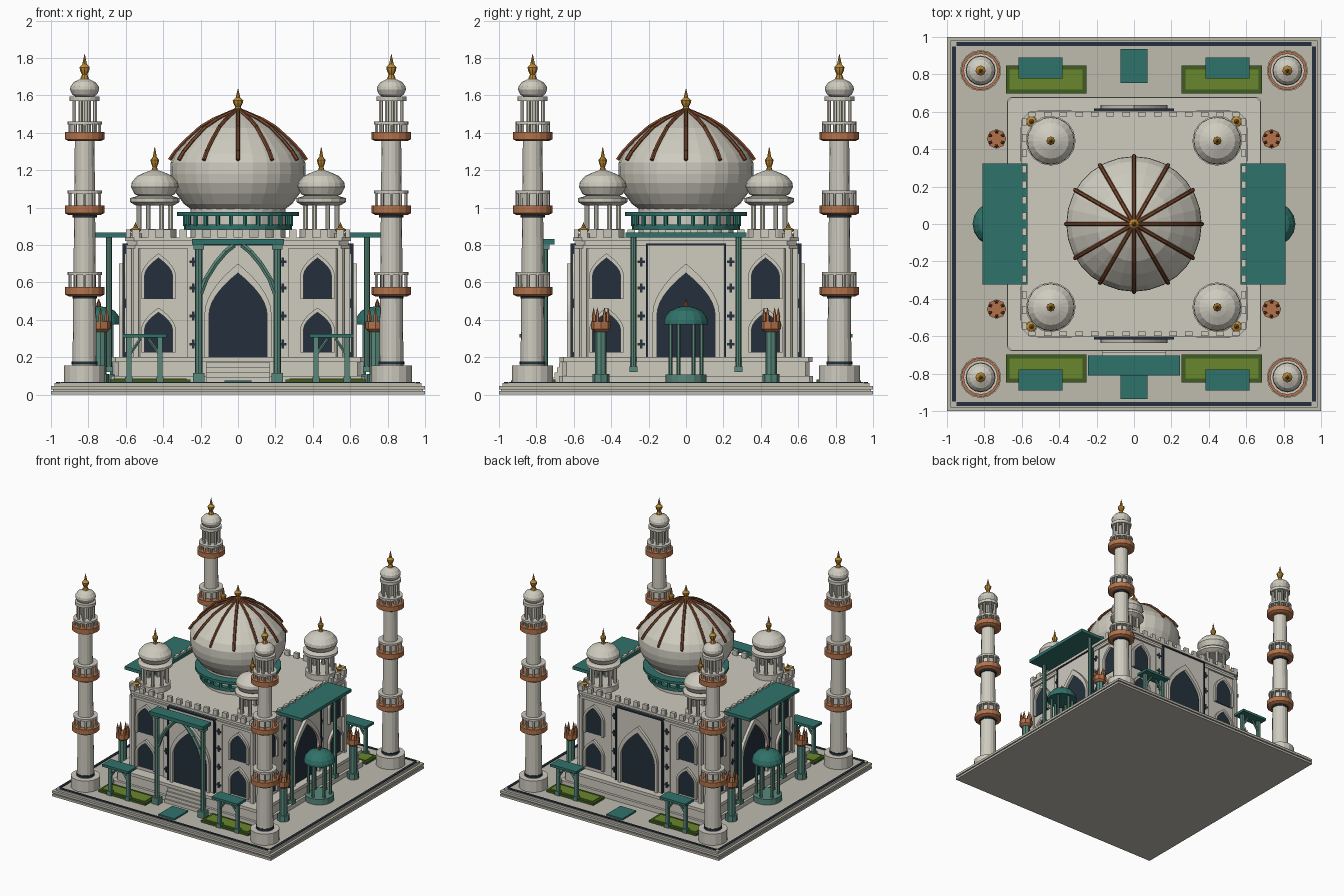
import bpy, bmesh
from math import sin, cos, pi
from mathutils import Matrix, Vector

if "Cube" in bpy.data.objects:
    bpy.data.objects.remove(bpy.data.objects["Cube"])

COLOURS = {
    "ivory": (.62, .6, .52), "stone": (.52, .5, .43), "navy": (.018, .03, .045),
    "teal": (.03, .17, .145), "sea_green": (.1, .25, .2), "copper": (.45, .17, .07),
    "brown": (.2, .065, .025), "gold": (.52, .26, .035), "lawn": (.14, .24, .025),
    "hedge": (.05, .11, .015)}
MATS = {}
for key, rgb in COLOURS.items():
    m = MATS[key] = bpy.data.materials.new(key)
    m.use_nodes = True
    m.diffuse_color = (*rgb, 1)
    m.node_tree.nodes["Principled BSDF"].inputs["Base Color"].default_value = (*rgb, 1)

parts = {}
I = Matrix.Identity(4)


def T(x, y, z=0):
    return Matrix.Translation((x, y, z))


def R(a):
    return Matrix.Rotation(a, 4, 'Z')


def part(name, mat):
    return parts.setdefault(name, (bmesh.new(), mat))[0]


def box(name, mat, lo, hi, M=I):
    c, s = (Vector(lo) + Vector(hi)) / 2, Vector(hi) - Vector(lo)
    bmesh.ops.create_cube(part(name, mat), size=1,
                          matrix=M @ Matrix.Translation(c) @ Matrix.Diagonal((*s, 1)))


def lathe(name, mat, profile, n=16, M=I):
    """Turn (radius, height) points around z, capping both ends."""
    bm = part(name, mat)
    rings = [[bm.verts.new(M @ Vector((r * cos(2 * pi * i / n), r * sin(2 * pi * i / n), z)))
              for i in range(n)] for r, z in profile]
    for a, b in zip(rings, rings[1:]):
        for i in range(n):
            j = (i + 1) % n
            bm.faces.new((a[i], a[j], b[j], b[i]))
    bm.faces.new(rings[0][::-1])
    bm.faces.new(rings[-1])


def cyl(name, mat, r, z0, z1, n=16, M=I):
    lathe(name, mat, [(r, z0), (r, z1)], n, M)


def circle(count, r, M=I):
    return [M @ R(2 * pi * (i + .5) / count) @ T(r, 0) for i in range(count)]


def beam(name, mat, a, b, r, n=6, M=I):
    a, b = Vector(a), Vector(b)
    rot = (b - a).to_track_quat('Z', 'Y').to_matrix().to_4x4()
    cyl(name, mat, r, 0, (b - a).length, n, M @ Matrix.Translation(a) @ rot)


def arch(w, z0, spring, apex, steps=7):
    right = [(w * (1 - (i / steps) ** 1.8), spring + (apex - spring) * i / steps)
             for i in range(steps)]
    right = [(w, z0)] + right
    return right + [(0, apex)] + [(-x, z) for x, z in right[::-1]]


def plate(name, mat, pts, d0, d1, M=I):
    """Extrude an outline in the wall plane from depth d0 out to d1."""
    bm = part(name, mat)
    back, front = [[bm.verts.new(M @ Vector((x, -d, z))) for x, z in pts] for d in (d0, d1)]
    bm.faces.new(back[::-1])
    bm.faces.new(front)
    for i in range(len(pts)):
        j = (i + 1) % len(pts)
        bm.faces.new((back[i], back[j], front[j], front[i]))


def arch_frame(name, mat, inner, outer, d0, d1, M=I):
    """Raised band between two arch outlines, open at the foot."""
    for i in range(len(inner) - 1):
        plate(name, mat, [inner[i], outer[i], outer[i + 1], inner[i + 1]], d0, d1, M)


def finial(name, r, z0, z1, M=I):
    h = z1 - z0
    lathe(name, "gold", [(r, z0), (r * .6, z0 + h * .2), (r, z0 + h * .35), (r * 1.15, z0 + h * .48),
                         (r * .5, z0 + h * .6), (r * .35, z0 + h * .75), (.001, z1)], 8, M)


def onion(name, r, z0, h, n, M):
    shape = [(.6, 0), (.85, .12), (1, .38), (.97, .55), (.75, .78), (.4, .92), (.12, 1)]
    lathe(name, "ivory", [(r * a, z0 + h * b) for a, b in shape], n, M)


def octagon(name, mat, half, cut, z0, z1):
    bm, k = part(name, mat), half - cut
    pts = [(k, -half), (half, -k), (half, k), (k, half), (-k, half), (-half, k), (-half, -k), (-k, -half)]
    lo, hi = [[bm.verts.new((x, y, z)) for x, y in pts] for z in (z0, z1)]
    bm.faces.new(lo[::-1])
    bm.faces.new(hi)
    for i in range(8):
        j = (i + 1) % 8
        bm.faces.new((lo[i], lo[j], hi[j], hi[i]))


# Plinth, terrace and main hall
for half, z0, z1 in ((1, 0, .018), (.99, .018, .026), (1, .026, .045), (.98, .045, .062)):
    box("plinth", "stone", (-half, -half, z0), (half, half, z1))
for half, z0, z1 in ((.68, .06, .1), (.66, .1, .175), (.675, .175, .2)):
    octagon("terrace", "ivory", half, .02, z0, z1)
octagon("hall", "ivory", .585, .06, .2, .78)
octagon("cornice", "ivory", .6, .05, .78, .8)
octagon("cornice", "ivory", .59, .05, .8, .82)
octagon("cornice", "ivory", .605, .05, .82, .84)

# Four matching facades
for k in range(4):
    M = R(k * pi / 2)
    box("plinth_border", "navy", (-.95, -.972, .06), (.95, -.952, .067), M)
    box("portal_surround", "ivory", (-.27, -.594, .2), (.27, -.58, .79), M)
    box("portal_panel", "ivory", (-.205, -.612, .2), (.205, -.58, .8), M)
    for s in (-1, 1):
        box("portal_border", "navy", (s * .209 - .006, -.618, .2), (s * .209 + .006, -.59, .806), M)
        # Inlaid flowers beside the portal
        for z in (.27, .42, .57, .71):
            for dx, dz in ((.02, .007), (.007, .024)):
                box("inlay", "navy", (s * .24 - dx, -.598, z - dz), (s * .24 + dx, -.59, z + dz), M)
        # Two storeys of arched windows
        W = M @ T(s * .425, 0)
        for z, h in ((.225, .215), (.51, .22)):
            hole = arch(.074, z, z + h * .58, z + h)
            rim = arch(.092, z, z + h * .58, z + h + .025)
            plate("window", "navy", hole, .58, .59, W)
            arch_frame("window_frame", "ivory", hole, rim, .58, .606, W)
        box("wall_pilaster", "ivory", (s * .545 - .014, -.6, .2), (s * .545 + .014, -.57, .78), M)
    box("portal_border", "navy", (-.215, -.618, .797), (.215, -.59, .807), M)
    hole, rim = arch(.155, .2, .43, .65), arch(.178, .2, .44, .7)
    plate("portal_opening", "navy", hole, .6, .616, M)
    arch_frame("portal_arch", "ivory", hole, rim, .6, .635, M)
    # Battlements
    for i in range(14):
        x = -.546 + i * .084
        box("battlements", "ivory", (x - .02, -.6, .84), (x + .02, -.575, .882), M)
    C = M @ R(pi / 4) @ T(.79, 0)
    box("corner_pier", "ivory", (-.03, -.03, .83), (.0, .03, .86), C)
    finial("corner_ornament", .025, .85, .92, C @ T(-.015, 0))

# Central drum, balustrade, dome and ribs
cyl("dome_drum", "ivory", .255, .83, 1, 24)
cyl("dome_gallery", "teal", .29, .88, .908, 24)
cyl("dome_gallery", "teal", .325, .955, .977, 24)
for P in circle(24, .285):
    cyl("dome_balusters", "teal", .012, .9, .96, 6, P)
lathe("main_dome", "ivory", [(.25, .99), (.29, 1.02), (.33, 1.075), (.355, 1.13), (.362, 1.18),
                             (.36, 1.24), (.335, 1.29), (.27, 1.36), (.2, 1.425), (.13, 1.465),
                             (.06, 1.5), (.01, 1.525)], 28)
rib = [(.366, 1.255), (.335, 1.3), (.28, 1.358), (.2, 1.43), (.13, 1.472), (0, 1.527)]
for k in range(12):
    for a, b in zip(rib, rib[1:]):
        beam("dome_ribs", "brown", (a[0], 0, a[1]), (b[0], 0, b[1]), .011, 6, R(k * pi / 6))
finial("dome_finial", .025, 1.515, 1.635)

for sx in (-1, 1):
    for sy in (-1, 1):
        # Roof kiosks
        K = T(sx * .445, sy * .445)
        cyl("kiosk_base", "ivory", .115, .83, .885, 16, K)
        for P in circle(8, .092, K):
            cyl("kiosk_columns", "ivory", .014, .88, 1.03, 8, P)
        lathe("kiosk_eave", "ivory", [(.1, 1.01), (.133, 1.03), (.133, 1.05), (.08, 1.065)], 16, K)
        onion("kiosk_dome", .127, 1.055, .145, 20, K)
        finial("kiosk_finial", .02, 1.19, 1.325, K)

        # Corner towers
        K = T(sx * .82, sy * .82)
        cyl("tower_base", "ivory", .11, .06, .155, 16, K)
        lathe("tower_shaft", "ivory", [(.065, .15), (.06, .6), (.054, 1.2), (.052, 1.4)], 16, K)
        cyl("tower_bands", "navy", .069, .16, .178, 16, K)
        for z in (.535, .97, 1.365):
            if z < 1:
                cyl("tower_bands", "navy", .066, z - .022, z - .008, 16, K)
            lathe("balcony_floor", "copper", [(.085, z - .01), (.105, z), (.105, z + .04)], 16, K)
            top = z + .12 if z < 1.2 else z + .095
            cyl("balcony_rail", "ivory", .092, top - .016, top, 16, K)
            for P in circle(10, .083, K):
                cyl("balcony_posts", "ivory", .009, z + .035, top - .01, 6, P)
        cyl("lantern_core", "ivory", .03, 1.4, 1.58, 8, K)
        for P in circle(8, .06, K):
            cyl("lantern_columns", "ivory", .011, 1.4, 1.575, 6, P)
        cyl("lantern_eave", "ivory", .08, 1.57, 1.595, 16, K)
        onion("tower_dome", .078, 1.592, .1, 16, K)
        finial("tower_finial", .024, 1.685, 1.82, K)

        # Torch pillars
        K = T(sx * .735, sy * .455)
        cyl("torch_base", "sea_green", .046, .06, .11, 8, K)
        cyl("torch_pillar", "sea_green", .031, .1, .345, 8, K)
        lathe("torch_bowl", "copper", [(.035, .335), (.052, .35), (.052, .39), (.03, .39)], 8, K)
        for P in circle(6, .038, K):
            lathe("torch_spikes", "copper", [(.01, .38), (.011, .42), (.001, .465)], 5, P)

        # Lawns with small pergolas
        K = T(sx * .47, sy * .7725)
        box("lawn_border", "hedge", (-.215, -.074, .06), (.215, .074, .08), K)
        box("lawn", "lawn", (-.195, -.054, .07), (.195, .054, .085), K)
        K = T(sx * .5, sy * .835)
        box("pergola_roof", "teal", (-.118, -.056, .305), (.118, .056, .325), K)
        for s in (-1, 1):
            box("pergola_posts", "sea_green", (s * .083 - .013, -.013, .06), (s * .083 + .013, .013, .31), K)
            box("pergola_feet", "sea_green", (s * .083 - .02, -.02, .06), (s * .083 + .02, .02, .095), K)
            beam("pergola_braces", "sea_green", (s * .083, 0, .21), (s * .02, 0, .3), .009, 6, K)

        # Side canopy posts
        cyl("canopy_posts", "sea_green", .016, .12, .845, 8, T(sx * .69, sy * .28))
        box("canopy_feet", "sea_green", (-.022, -.022, .12), (.022, .022, .15), T(sx * .69, sy * .28))

# Side canopies and garden pavilions
for s in (-1, 1):
    box("side_canopy", "teal", (-.12, -.323, .84), (.12, .323, .866), T(s * .69, 0))
    K = T(s * .745, 0)
    cyl("pavilion_base", "sea_green", .11, .06, .108, 16, K)
    for P in circle(6, .082, K):
        cyl("pavilion_columns", "sea_green", .011, .1, .39, 6, P)
    lathe("pavilion_dome", "teal", [(.118, .375), (.118, .392), (.108, .42), (.085, .448),
                                    (.045, .466), (.01, .472)], 16, K)
    lathe("pavilion_finial", "brown", [(.014, .465), (.012, .485), (.002, .51)], 6, K)
    box("courtyard_slab", "teal", (-.072, -.09, .06), (.072, .09, .075), T(0, s * .845))

# Entrance steps
for i in range(4):
    box("entrance_steps", "ivory", (-.17, -.715 + i * .012, .06), (.17, -.64, .09 + i * .027))

# Front portico with an arched brace
box("portico_roof", "teal", (-.245, -.81, .803), (.245, -.703, .832))
for s in (-1, 1):
    P = T(s * .21, -.757)
    cyl("portico_posts", "sea_green", .02, .1, .805, 8, P)
    box("portico_feet", "sea_green", (-.03, -.03, .06), (.03, .03, .115), P)
    box("portico_capitals", "sea_green", (-.028, -.028, .775), (.028, .028, .805), P)
    bend = [(.2, .54), (.17, .62), (.12, .7), (.065, .765), (.02, .8)]
    for a, b in zip(bend, bend[1:]):
        beam("portico_brace", "sea_green", (s * a[0], -.757, a[1]), (s * b[0], -.757, b[1]), .016)

# Turn the collected parts into objects
for name, (bm, mat) in parts.items():
    bmesh.ops.recalc_face_normals(bm, faces=bm.faces[:])
    mesh = bpy.data.meshes.new(name)
    bm.to_mesh(mesh)
    bm.free()
    mesh.materials.append(MATS[mat])
    bpy.context.collection.objects.link(bpy.data.objects.new(name, mesh))
